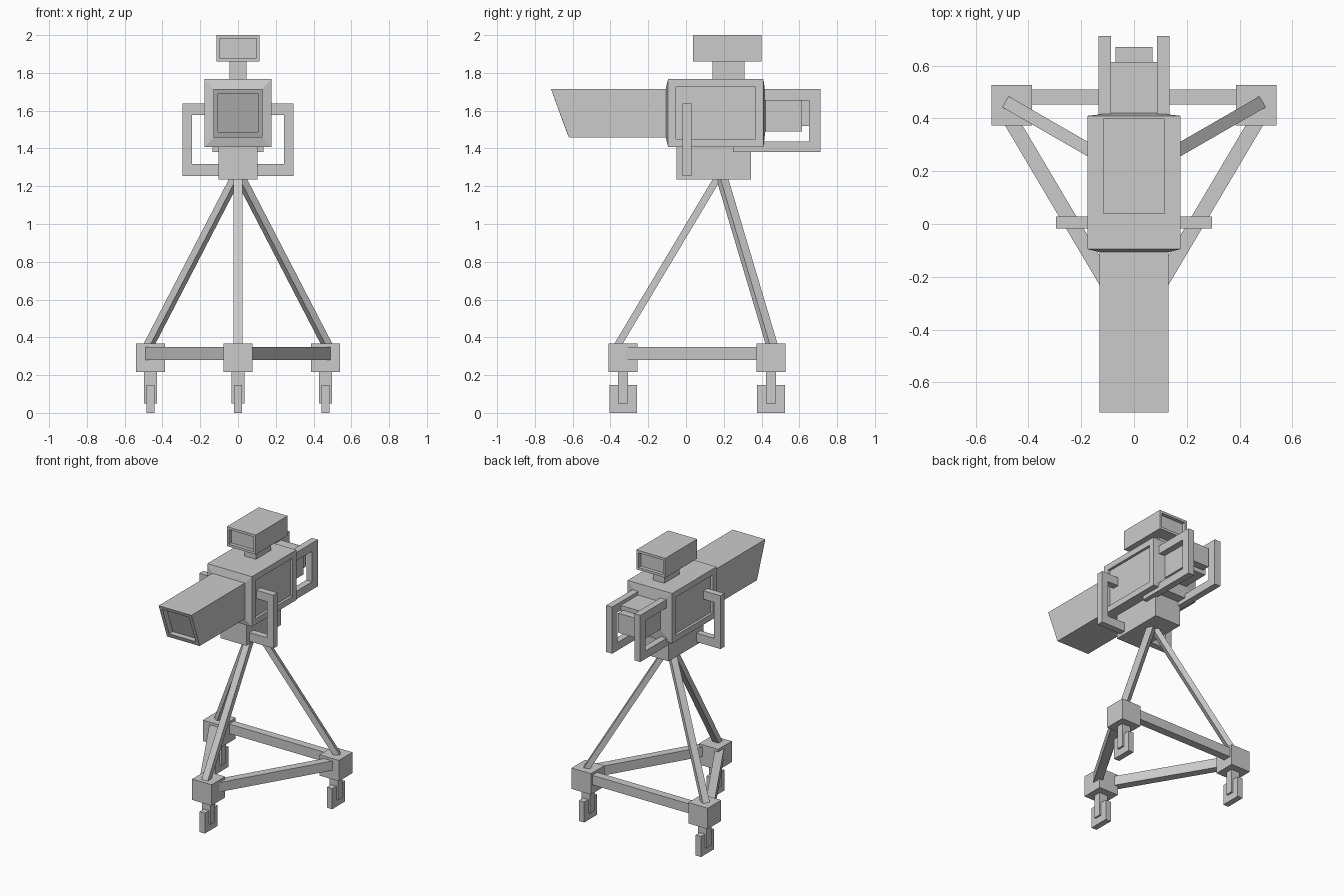
import bpy, bmesh
from mathutils import Vector

if "Cube" in bpy.data.objects:
    bpy.data.objects.remove(bpy.data.objects["Cube"])


def finish(bm, name, mirror=False):
    bmesh.ops.recalc_face_normals(bm, faces=bm.faces)
    me = bpy.data.meshes.new(name)
    bm.to_mesh(me)
    bm.free()
    ob = bpy.data.objects.new(name, me)
    bpy.context.collection.objects.link(ob)
    if mirror:
        ob.modifiers.new("Mirror", 'MIRROR').use_mirror_merge = False
    return ob


def loft(rings):
    """Skin a list of 4-point rings and cap both ends."""
    bm = bmesh.new()
    vs = [[bm.verts.new(p) for p in r] for r in rings]
    for a, b in zip(vs, vs[1:]):
        for i in range(4):
            j = (i + 1) % 4
            bm.faces.new((a[i], a[j], b[j], b[i]))
    bm.faces.new(vs[0])
    bm.faces.new(vs[-1])
    bmesh.ops.recalc_face_normals(bm, faces=bm.faces)
    return bm


def ring(hw, z0, z1, y_low, y_high=None):
    """Rectangle across y, optionally slanted from y_low to y_high."""
    y_high = y_low if y_high is None else y_high
    return [(-hw, y_low, z0), (hw, y_low, z0), (hw, y_high, z1), (-hw, y_high, z1)]


def box_mesh(x0, x1, y0, y1, z0, z1):
    return loft([[(x0, y, z0), (x1, y, z0), (x1, y, z1), (x0, y, z1)] for y in (y0, y1)])


def box(name, *b):
    return finish(box_mesh(*b), name)


def recess(bm, axis, margin, depth, min_area=0):
    """Sink a panel into the faces looking along +/- axis."""
    faces = [f for f in bm.faces if abs(f.normal[axis]) > 0.99 and f.calc_area() > min_area]
    bmesh.ops.inset_individual(bm, faces=faces, thickness=margin)
    for f in faces:
        n = f.normal.copy()
        new = bmesh.ops.extrude_discrete_faces(bm, faces=[f])["faces"][0]
        bmesh.ops.translate(bm, verts=new.verts, vec=-n * depth)


def plate(name, outline, vec):
    """Extrude a flat outline along vec and mirror it across x."""
    bm = bmesh.new()
    f = bm.faces.new([bm.verts.new(p) for p in outline])
    ext = bmesh.ops.extrude_face_region(bm, geom=[f], use_keep_orig=True)
    verts = [g for g in ext["geom"] if isinstance(g, bmesh.types.BMVert)]
    bmesh.ops.translate(bm, verts=verts, vec=vec)
    return finish(bm, name, True)


def beam(name, a, b, width, height):
    """Rectangular bar between two points."""
    a, b = Vector(a), Vector(b)
    d = (b - a).normalized()
    s = d.cross(Vector((0, 0, 1))).normalized()
    u = s.cross(d) * height / 2
    s *= width / 2
    return finish(loft([[p - s - u, p + s - u, p + s + u, p - s + u] for p in (a, b)]), name)


# Camera body: hollow hood tip, hood, main housing, eyepiece, as one skin
body = loft([
    ring(.105, 1.488, 1.69, -.59, -.665),
    ring(.105, 1.488, 1.69, -.632, -.706),
    ring(.13, 1.458, 1.715, -.62, -.715),
    ring(.13, 1.458, 1.715, -.107),
    ring(.177, 1.408, 1.768, -.095),
    ring(.177, 1.408, 1.768, .41),
    ring(.09, 1.49, 1.69, .42),
    ring(.09, 1.49, 1.69, .615),
    ring(.07, 1.52, 1.66, .615),
    ring(.07, 1.52, 1.66, .67),
])
# Sunken side panels on the housing
side = [f for f in body.faces if abs(f.normal.x) > .99 and abs(f.calc_center_median().x) > .17]
bmesh.ops.inset_individual(body, faces=side, thickness=.06)
bmesh.ops.inset_individual(body, faces=side, thickness=.0005, depth=-.018)
finish(body, "camera_body")

# Viewfinder monitor with sunken ends, on its neck
monitor = box_mesh(-.115, .115, .037, .40, 1.86, 2.0)
ends = [f for f in monitor.faces if abs(f.normal.y) > .99]
bmesh.ops.inset_individual(monitor, faces=ends, thickness=.025)
bmesh.ops.inset_individual(monitor, faces=ends, thickness=.0005, depth=-.025)
finish(monitor, "viewfinder_monitor")
box("monitor_neck", -.045, .045, .14, .31, 1.75, 1.87)

# Pan head under the body
box("pan_head", -.103, .103, -.05, .343, 1.235, 1.42)

# Rear grip frames
plate("rear_grip", [(.088, y, z) for y, z in (
    (.40, 1.715), (.713, 1.715), (.713, 1.38), (.25, 1.38),
    (.25, 1.437), (.65, 1.437), (.65, 1.655), (.40, 1.655))], (.047, 0, 0))

# Side steering handles
plate("side_handle", [(x, -.018, z) for x, z in (
    (.155, 1.637), (.295, 1.637), (.295, 1.255), (.09, 1.255),
    (.09, 1.318), (.244, 1.318), (.244, 1.577), (.155, 1.577))], (0, .047, 0))

# Tripod: corner blocks, casters, legs and base rails
centre = Vector((0, .183, 0))
corners = [("front", Vector((0, -.333, 0))),
           ("right", Vector((.464, .45, 0))),
           ("left", Vector((-.464, .45, 0)))]
for i, (tag, c) in enumerate(corners):
    x, y = c.x, c.y
    box(tag + "_corner_block", x - .077, x + .077, y - .077, y + .077, .217, .367)
    box(tag + "_caster_fork", x - .034, x + .034, y - .026, y + .026, .05, .23)
    box(tag + "_caster_wheel", x - .021, x + .021, y - .073, y + .073, 0, .147)
    out = (c - centre).normalized()
    beam(tag + "_leg", centre + out * .565 + Vector((0, 0, .325)),
         centre + Vector((0, 0, 1.27)), .048, .038)
    n = corners[(i + 1) % 3][1]
    d = (n - c).normalized()
    off = Vector((d.y, -d.x, 0)) * .032 + Vector((0, 0, .315))
    beam(tag + "_base_rail", c + d * .05 + off, n - d * .05 + off, .057, .068)
